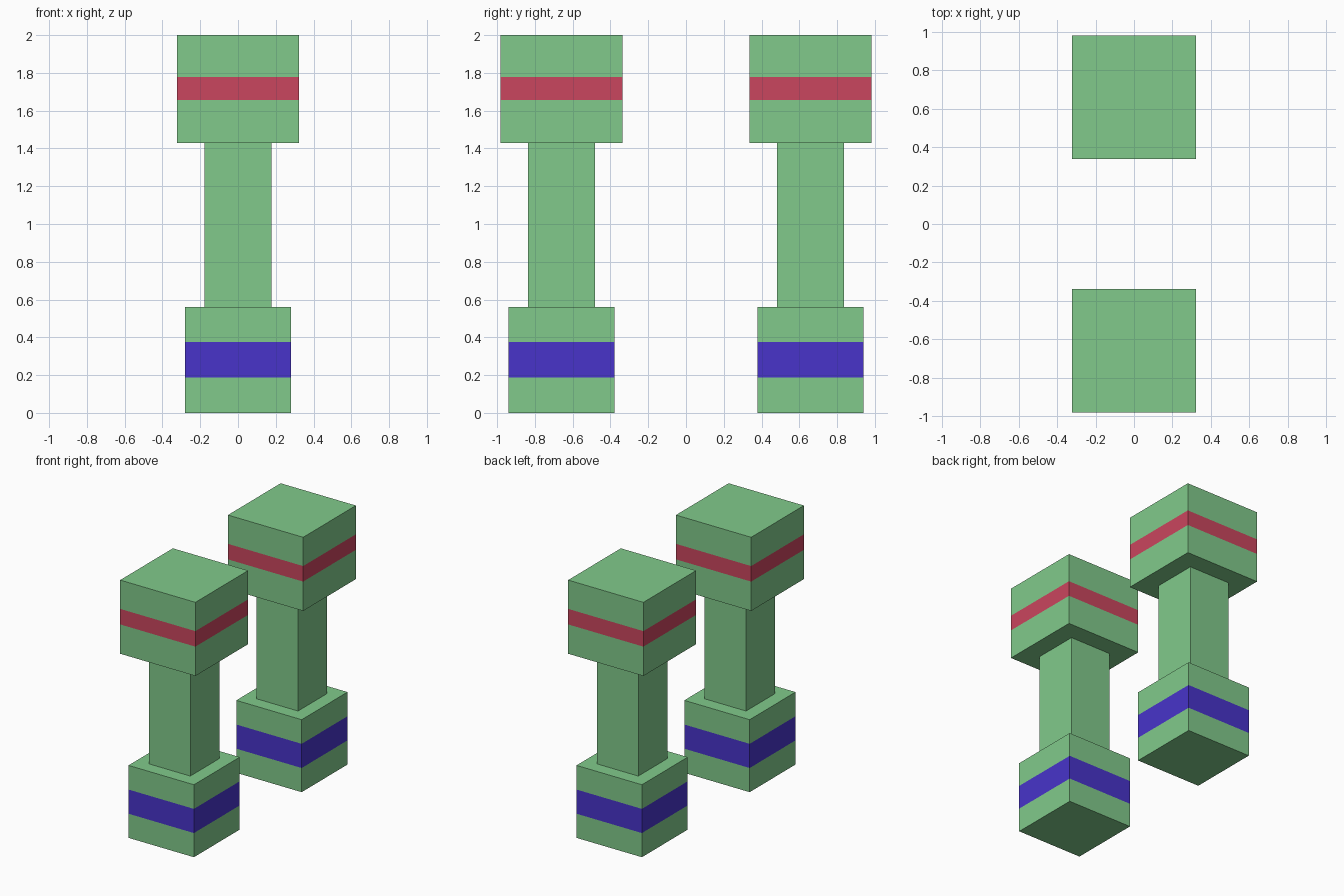
import bpy
import bmesh

if "Cube" in bpy.data.objects:
    bpy.data.objects.remove(bpy.data.objects["Cube"])


def linear(r, g, b):
    """Convert 0-255 display colour to linear RGBA."""
    def conv(c):
        c /= 255
        return c / 12.92 if c <= 0.04045 else ((c + 0.055) / 1.055) ** 2.4
    return (conv(r), conv(g), conv(b), 1.0)


def material(name, rgb):
    mat = bpy.data.materials.new(name)
    mat.diffuse_color = linear(*rgb)
    mat.use_nodes = True
    mat.node_tree.nodes["Principled BSDF"].inputs["Base Color"].default_value = mat.diffuse_color
    return mat


GREEN = material("green", (129, 202, 139))
RED = material("red", (202, 70, 94))
BLUE = material("blue", (72, 52, 202))


def banded_block(name, y, half, z0, z1, band=None, band_mat=None):
    """Square block, optionally cut by two level loops into a coloured band."""
    bm = bmesh.new()
    bmesh.ops.create_cube(bm, size=1)
    for v in bm.verts:
        v.co.x *= 2 * half
        v.co.y *= 2 * half
        v.co.z = z0 if v.co.z < 0 else z1
    for z in band or ():
        bmesh.ops.bisect_plane(bm, geom=bm.verts[:] + bm.edges[:] + bm.faces[:],
                               plane_co=(0, 0, z), plane_no=(0, 0, 1))
    mesh = bpy.data.meshes.new(name)
    mesh.materials.append(GREEN)
    if band:
        mesh.materials.append(band_mat)
        for f in bm.faces:
            if band[0] < f.calc_center_median().z < band[1]:
                f.material_index = 1
    bm.to_mesh(mesh)
    bm.free()
    obj = bpy.data.objects.new(name, mesh)
    obj.location.y = y
    bpy.context.collection.objects.link(obj)


# Two identical columns, front and back
for side, y in (("front", -0.659), ("back", 0.659)):
    banded_block(f"{side}_base", y, 0.28, 0.0, 0.561, (0.187, 0.374), BLUE)
    banded_block(f"{side}_shaft", y, 0.177, 0.561, 1.43)
    banded_block(f"{side}_cap", y, 0.322, 1.43, 2.0, (1.657, 1.777), RED)
